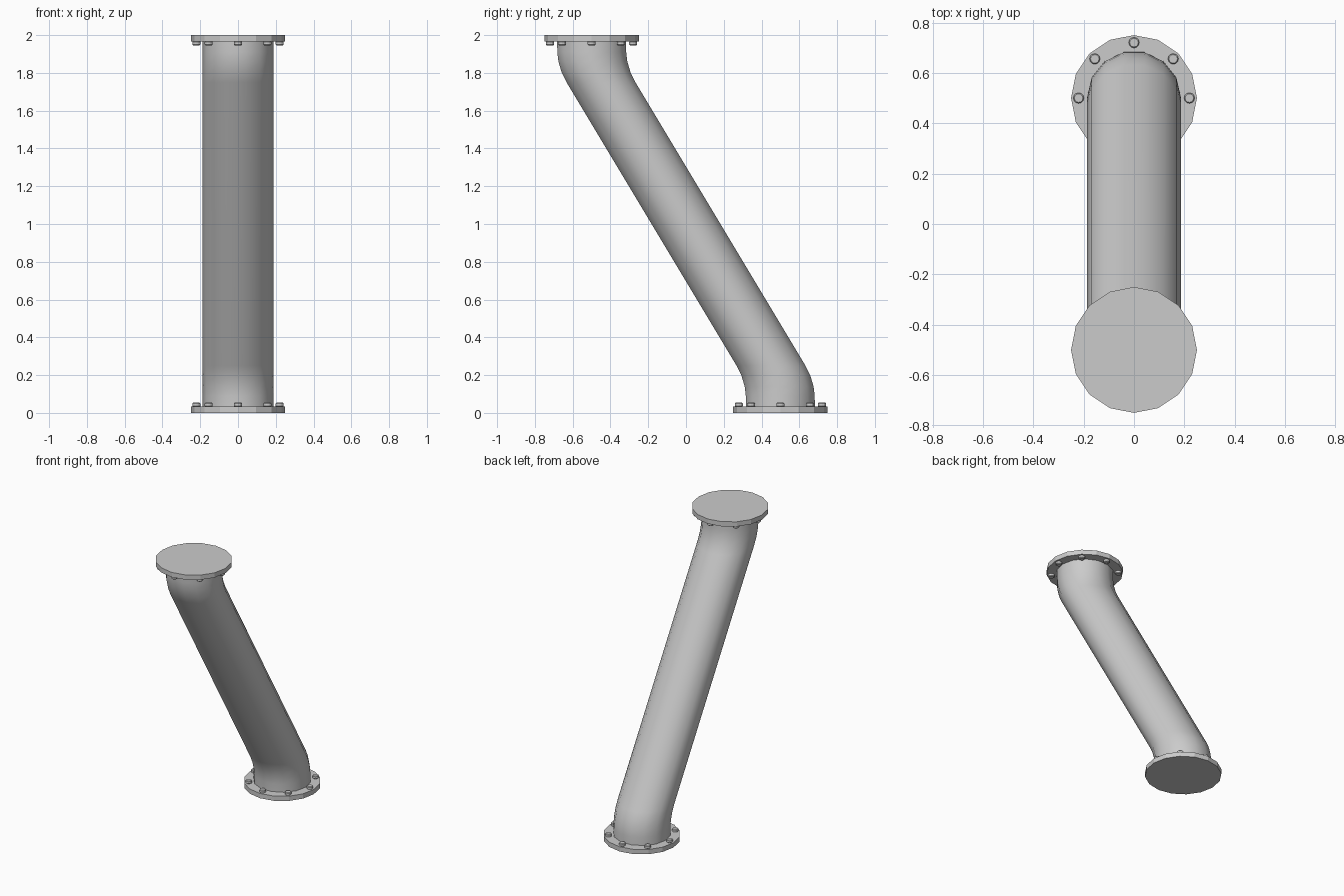
import bpy, bmesh
from math import cos, sin, pi, radians

if "Cube" in bpy.data.objects:
    bpy.data.objects.remove(bpy.data.objects["Cube"])

FLANGE_T = 0.034


def finish(name, bm, smooth):
    bmesh.ops.recalc_face_normals(bm, faces=bm.faces)
    me = bpy.data.meshes.new(name)
    bm.to_mesh(me)
    bm.free()
    ob = bpy.data.objects.new(name, me)
    bpy.context.collection.objects.link(ob)
    if smooth:
        bpy.ops.object.select_all(action='DESELECT')
        ob.select_set(True)
        bpy.context.view_layer.objects.active = ob
        bpy.ops.object.shade_smooth_by_angle(angle=radians(40))
    return ob


def cylinder(name, x, y, z, r, h, sides, bevel=0, smooth=False):
    bm = bmesh.new()
    rings = []
    levels = [(r, -h / 2), (r, h / 2)]
    if bevel:
        levels = [(r - bevel, -h / 2), (r, bevel - h / 2), (r, h / 2 - bevel), (r - bevel, h / 2)]
    for rad, dz in levels:
        rings.append([bm.verts.new((x + rad * cos(2 * pi * i / sides),
                                    y + rad * sin(2 * pi * i / sides), z + dz))
                      for i in range(sides)])
    skin(bm, rings)
    bm.faces.new(rings[0])
    bm.faces.new(rings[-1])
    return finish(name, bm, smooth)


def skin(bm, rings):
    for a, b in zip(rings, rings[1:]):
        n = len(a)
        for i in range(n):
            bm.faces.new((a[i], a[(i + 1) % n], b[(i + 1) % n], b[i]))


# Sheared 14-sided pipe: horizontal rings along an S-shaped path (y, z)
half = [(0.5, 0.02), (0.499, 0.09), (0.493, 0.14), (0.475, 0.20), (0.45, 0.25)]
path = half + [(-y, 2 - z) for y, z in reversed(half)]
bm = bmesh.new()
rings = [[bm.verts.new((0.187 * cos(2 * pi * i / 14), y + 0.187 * sin(2 * pi * i / 14), z))
          for i in range(14)] for y, z in path]
skin(bm, rings)
finish("pipe", bm, True)

# Flanges and their bolts, on the inner face of each flange
for end, y, z0, d in (("bottom", 0.5, 0, 1), ("top", -0.5, 2, -1)):
    cylinder(end + "_flange", 0, y, z0 + d * FLANGE_T / 2, 0.25, FLANGE_T, 16)
    for k in range(8):
        a = k * pi / 4
        cylinder(f"{end}_bolt_{k + 1}", 0.22 * cos(a), y + 0.22 * sin(a),
                 z0 + d * (FLANGE_T + 0.009), 0.021, 0.022, 12, 0.004)
